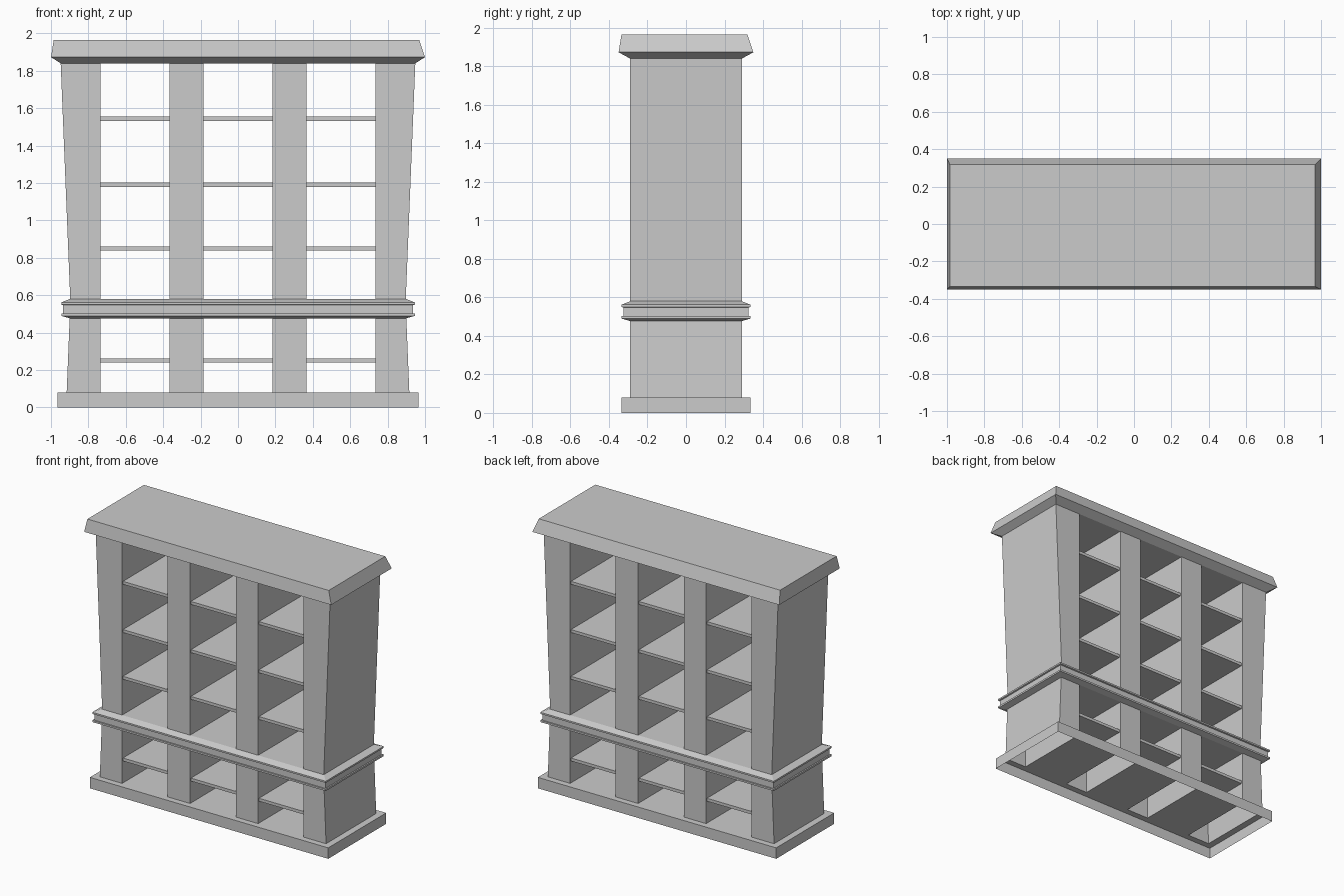
import bpy, bmesh

if "Cube" in bpy.data.objects:
    bpy.data.objects.remove(bpy.data.objects["Cube"])

def make_object(name, bm):
    mesh = bpy.data.meshes.new(name)
    bm.to_mesh(mesh)
    bm.free()
    ob = bpy.data.objects.new(name, mesh)
    bpy.context.collection.objects.link(ob)
    return ob

def loft(name, rings, bottom=True, top=True):
    """Stack of rectangles (x0, x1, y0, y1, z) joined by side walls."""
    bm = bmesh.new()
    loops = [[bm.verts.new(p) for p in
              ((x0, y0, z), (x1, y0, z), (x1, y1, z), (x0, y1, z))]
             for x0, x1, y0, y1, z in rings]
    for a, b in zip(loops, loops[1:]):
        for i in range(4):
            j = (i + 1) % 4
            bm.faces.new((a[i], a[j], b[j], b[i]))
    if bottom:
        bm.faces.new(loops[0][::-1])
    if top:
        bm.faces.new(loops[-1])
    return make_object(name, bm)

def sym(profile):
    """Half sizes (x, y, z) to centred rectangles."""
    return [(-x, x, -y, y, z) for x, y, z in profile]

D = 0.29                      # half depth of the uprights
Z0, Z1, Z2, Z3 = 0.08, 0.477, 0.58, 1.84

# Plinth: open underneath, top pierced below each hollow upright
loft("plinth_walls", sym([(0.965, 0.335, 0), (0.965, 0.335, Z0)]), False, False)
xs = [-0.965, -0.916, -0.735, -0.366, -0.185, 0.185, 0.366, 0.735, 0.916, 0.965]
ys = [-0.335, -D, D, 0.335]
bm = bmesh.new()
grid = [[bm.verts.new((x, y, Z0)) for y in ys] for x in xs]
for i in range(len(xs) - 1):
    for j in range(len(ys) - 1):
        if j == 1 and i in (1, 3, 5, 7):
            continue
        bm.faces.new((grid[i][j], grid[i + 1][j], grid[i + 1][j + 1], grid[i][j + 1]))
bmesh.ops.dissolve_limit(bm, angle_limit=0.01, verts=bm.verts, edges=bm.edges)
make_object("plinth_top", bm)

# Waist moulding with two lips and a groove
loft("waist_moulding", sym([
    (0.90, D, Z1), (0.945, 0.335, 0.49), (0.945, 0.335, 0.503),
    (0.935, 0.325, 0.503), (0.935, 0.325, 0.547),
    (0.945, 0.335, 0.55), (0.945, 0.335, 0.562), (0.90, D, Z2)]))

# Uprights, lower and upper; the outer ones flare
for level, za, zb, xa, xb in (("lower", Z0, Z1, 0.916, 0.90),
                              ("upper", Z2, Z3, 0.897, 0.948)):
    loft(f"{level}_left_upright",
         [(-xa, -0.735, -D, D, za), (-xb, -0.735, -D, D, zb)], False, False)
    loft(f"{level}_right_upright",
         [(0.735, xa, -D, D, za), (0.735, xb, -D, D, zb)], False, False)
    for side, x0, x1 in (("left", -0.366, -0.185), ("right", 0.185, 0.366)):
        loft(f"{level}_middle_{side}_upright",
             [(x0, x1, -D, D, za), (x0, x1, -D, D, zb)], False, False)

# Shelves in the three bays
for z in (0.24, 0.838, 1.18, 1.533):
    for x0, x1 in ((-0.735, -0.366), (-0.185, 0.185), (0.366, 0.735)):
        loft("shelf", [(x0, x1, -0.28, 0.28, z), (x0, x1, -0.28, 0.28, z + 0.022)])

# Cornice, its top slightly off centre
loft("cornice", [(-0.948, 0.948, -D, D, Z3), (-1, 1, -0.35, 0.35, 1.873),
                 (-0.985, 0.969, -0.335, 0.319, 1.965)])
